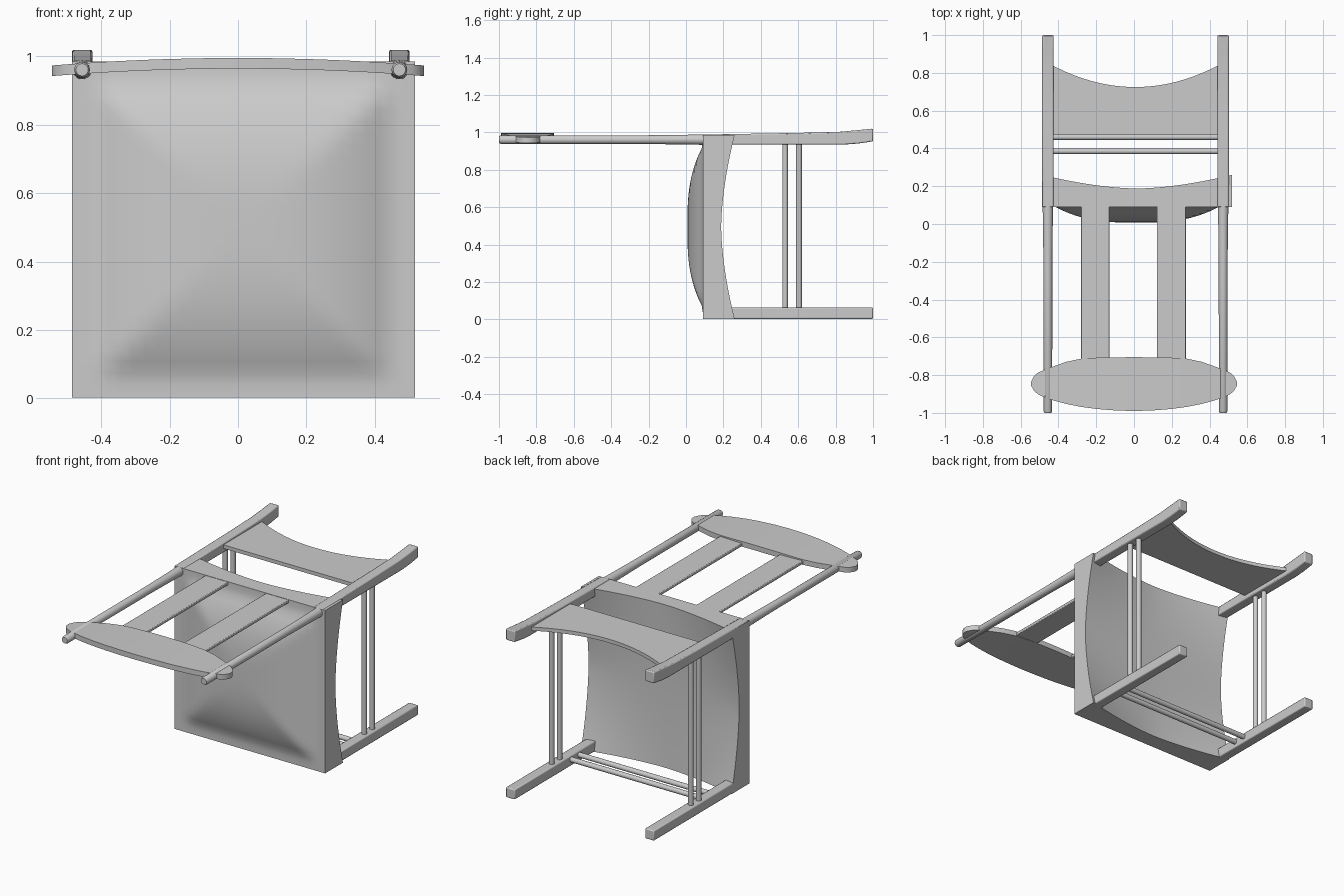
import bpy, bmesh
from math import radians
from mathutils import Vector

if "Cube" in bpy.data.objects:
    bpy.data.objects.remove(bpy.data.objects["Cube"], do_unlink=True)

SIDES = (("right", -0.456), ("left", 0.472))


def finish(name, bm, bevel=0.0):
    """Turn a bmesh into a softly shaded object, optionally bevelled."""
    bmesh.ops.recalc_face_normals(bm, faces=bm.faces)
    mesh = bpy.data.meshes.new(name)
    bm.to_mesh(mesh)
    bm.free()
    obj = bpy.data.objects.new(name, mesh)
    bpy.context.collection.objects.link(obj)
    bpy.ops.object.select_all(action="DESELECT")
    obj.select_set(True)
    bpy.context.view_layer.objects.active = obj
    bpy.ops.object.shade_smooth_by_angle(angle=radians(35))
    if bevel:
        mod = obj.modifiers.new("Soft edges", "BEVEL")
        mod.width = bevel
        mod.segments = 2
        mod.limit_method = "ANGLE"
    return obj


def box(name, low, high, bevel=0.006):
    bm = bmesh.new()
    bmesh.ops.create_cube(bm, size=1)
    low, high = Vector(low), Vector(high)
    for v in bm.verts:
        v.co = (low + high) / 2 + v.co * (high - low)
    return finish(name, bm, bevel)


def rod(name, start, end, radius):
    start, end = Vector(start), Vector(end)
    axis = end - start
    bm = bmesh.new()
    bmesh.ops.create_cone(bm, cap_ends=True, segments=20, radius1=radius,
                          radius2=radius, depth=axis.length)
    turn = axis.to_track_quat("Z", "Y")
    for v in bm.verts:
        v.co = (start + end) / 2 + turn @ v.co
    return finish(name, bm)


def post(name, x, z, profile):
    """Round post along y, turned from (y, radius) pairs."""
    bm = bmesh.new()
    rings = []
    for y, radius in profile:
        ring = bmesh.ops.create_circle(bm, segments=20, radius=radius)["verts"]
        for v in ring:
            v.co = (x + v.co.x, y, z + v.co.y)
        rings.append(ring)
    for a, b in zip(rings, rings[1:]):
        for i in range(len(a)):
            bm.faces.new((a[i - 1], a[i], b[i], b[i - 1]))
    bm.faces.new(rings[0])
    bm.faces.new(rings[-1])
    return finish(name, bm)


def panel(name, stations, height, thick):
    """Board made of (x, y low, y high) stations, centred on height(x)."""
    bm = bmesh.new()
    rings = []
    for x, lo, hi in stations:
        z = height(x)
        rings.append([bm.verts.new((x, y, z + s * thick / 2))
                      for y, s in ((lo, -1), (hi, -1), (hi, 1), (lo, 1))])
    for a, b in zip(rings, rings[1:]):
        for i in range(4):
            j = (i + 1) % 4
            bm.faces.new((a[i], a[j], b[j], b[i]))
    bm.faces.new(rings[0])
    bm.faces.new(rings[-1])
    return finish(name, bm)


# Seat: domed cushion, arched apron and a flat underside curling to the corners
def seat_front(u, v):
    dome = min(1 - abs(u / 0.86) ** 2.8, 1 - abs(v / 0.88) ** 2.8)
    return 0.09 - 0.083 * max(0, dome)


def seat_back(u, v):
    return 0.188 + 0.072 * abs(u * v) ** 1.7 - 0.012 * (1 - u * u) * (1 - v * v)


bm = bmesh.new()
bmesh.ops.create_cube(bm, size=2)
bmesh.ops.subdivide_edges(bm, edges=bm.edges[:], cuts=27, use_grid_fill=True)
for vert in bm.verts:
    u, t, v = vert.co
    t = (t + 1) / 2
    y = (1 - t) * seat_front(u, v) + t * seat_back(u, v)
    vert.co = (0.016 + 0.502 * u, y, 0.494 + 0.491 * v)
finish("seat", bm)

# Legs, back posts and side stretchers
rear_profile = ((0.09, 0.935), (0.85, 0.935), (0.92, 0.94), (1.0, 0.952),
                (1.0, 1.02), (0.92, 1.012), (0.82, 1.003), (0.6, 0.997),
                (0.09, 0.988))
for side, x in SIDES:
    box("front_leg_" + side, (x - 0.03, 0.1, 0.003), (x + 0.03, 1.0, 0.064))

    bm = bmesh.new()
    face = bm.faces.new([bm.verts.new((x - 0.03, y, z)) for y, z in rear_profile])
    ext = bmesh.ops.extrude_face_region(bm, geom=[face])["geom"]
    bmesh.ops.translate(bm, vec=(0.06, 0, 0),
                        verts=[g for g in ext if isinstance(g, bmesh.types.BMVert)])
    finish("rear_leg_" + side, bm, 0.006)

    post("back_post_" + side, x, 0.961,
         ((0.11, 0.028), (0, 0.026), (-0.2, 0.0235), (-0.99, 0.023), (-1.0, 0.018)))
    for n, y in enumerate((0.53, 0.604)):
        rod(f"side_stretcher_{side}_{n + 1}", (x, y, 0.05), (x, y, 0.95), 0.015)

# Front stretchers
for n, y in enumerate((0.385, 0.46)):
    rod(f"front_stretcher_{n + 1}", (SIDES[0][1], y, 0.04),
        (SIDES[1][1], y, 0.04), 0.015)

# Arched rear stretcher board
arch = []
for i in range(25):
    u = i / 12 - 1
    arch.append((0.007 + 0.445 * u, 0.47, 0.725 + 0.118 * u * u))
panel("rear_stretcher_board", arch, lambda x: 0.972, 0.022)

# Back slats
for side, x in (("right", -0.205), ("left", 0.198)):
    box("back_slat_" + side, (x - 0.076, -0.74, 0.964), (x + 0.076, 0.11, 0.983), 0.004)

# Bowed crest rail with rounded ends
half = ((0, 0.14, 0.145), (0.1, 0.139, 0.142), (0.2, 0.137, 0.134),
        (0.28, 0.132, 0.123), (0.36, 0.115, 0.107), (0.43, 0.09, 0.088),
        (0.48, 0.07, 0.07), (0.51, 0.057, 0.055), (0.53, 0.038, 0.038),
        (0.544, 0.012, 0.012))
outline = [(-x, up, dn) for x, up, dn in reversed(half[1:])] + list(half)
panel("crest_rail", [(x, -0.845 - dn, -0.845 + up) for x, up, dn in outline],
      lambda x: 0.98 - 0.074 * x * x, 0.031)
